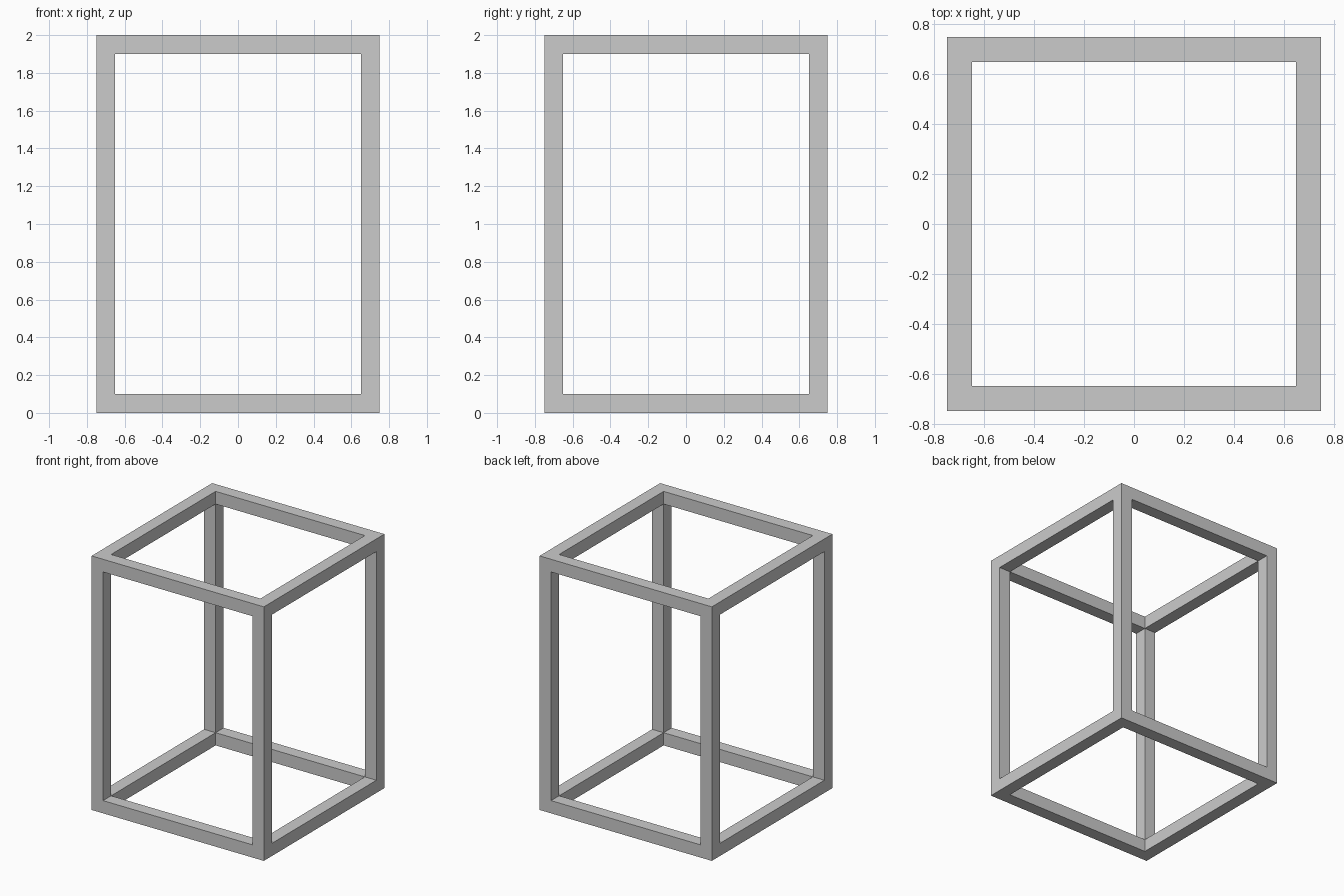
import bpy
import bmesh
from itertools import product
from mathutils import Vector

if "Cube" in bpy.data.objects:
    bpy.data.objects.remove(bpy.data.objects["Cube"])

# Grid lines of the frame: outer edge, inner edge, inner edge, outer edge
LINES = (
    (-0.75, -0.65, 0.65, 0.75),
    (-0.75, -0.65, 0.65, 0.75),
    (0.0, 0.1, 1.9, 2.0),
)


def is_solid(cell):
    """Corner blocks and bars: at least two of the three indices are outermost."""
    return all(0 <= i <= 2 for i in cell) and sum(i != 1 for i in cell) >= 2


bm = bmesh.new()
verts = {}


def vert(key):
    if key not in verts:
        verts[key] = bm.verts.new(Vector([LINES[a][key[a]] for a in range(3)]))
    return verts[key]


# Box frame: twelve square bars joined as one shell, with no hidden inner faces
for cell in product(range(3), repeat=3):
    if not is_solid(cell):
        continue
    for axis, side in product(range(3), (0, 1)):
        neighbour = list(cell)
        neighbour[axis] += 1 if side else -1
        if is_solid(neighbour):
            continue
        u, v = (axis + 1) % 3, (axis + 2) % 3
        loop = []
        for du, dv in ((0, 0), (1, 0), (1, 1), (0, 1)):
            key = list(cell)
            key[axis] += side
            key[u] += du
            key[v] += dv
            loop.append(vert(tuple(key)))
        bm.faces.new(loop if side else loop[::-1])

mesh = bpy.data.meshes.new("box_frame")
bm.to_mesh(mesh)
bm.free()
frame = bpy.data.objects.new("box_frame", mesh)
bpy.context.collection.objects.link(frame)
